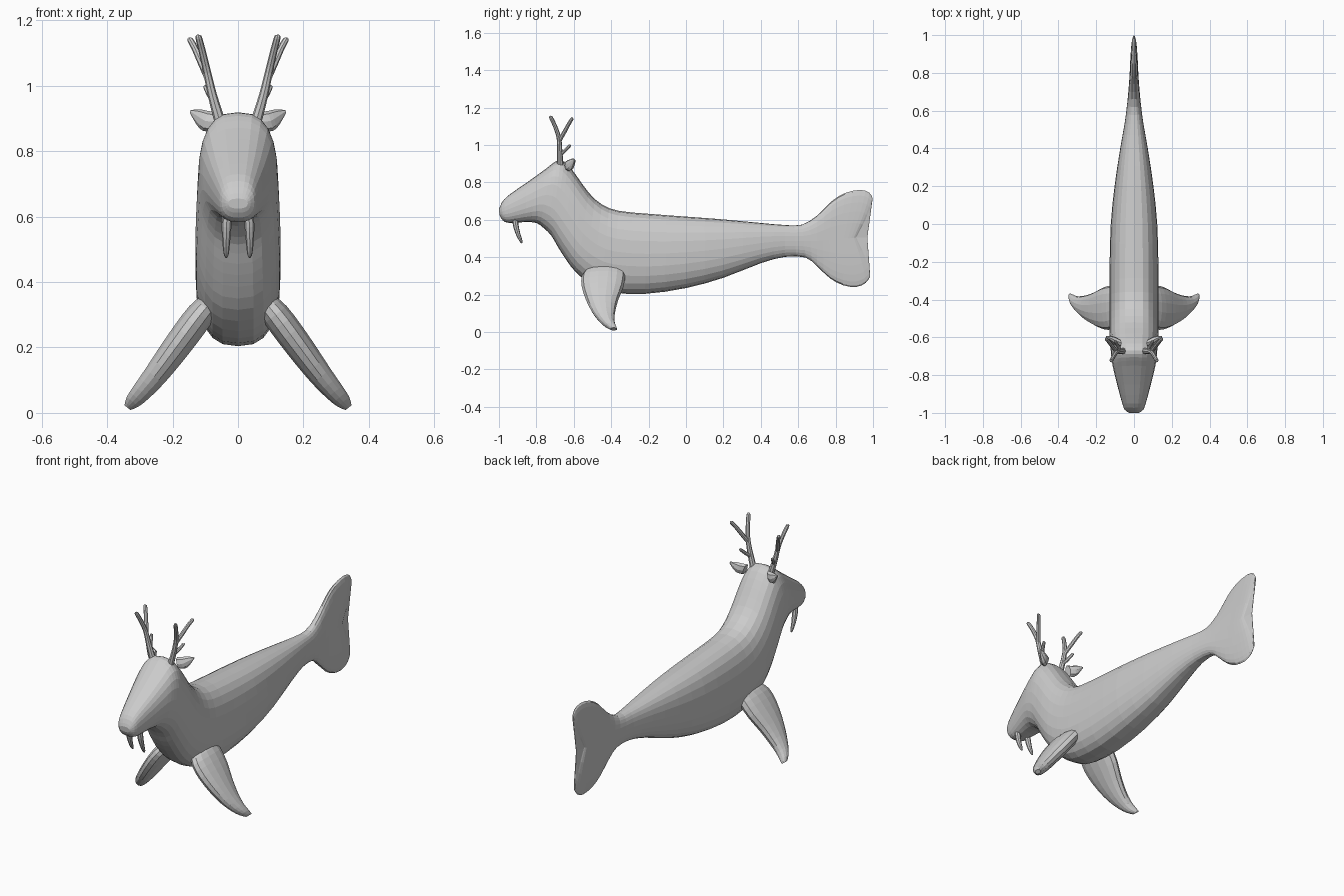
import bpy, bmesh, math
from mathutils import Vector

if "Cube" in bpy.data.objects:
    bpy.data.objects.remove(bpy.data.objects["Cube"])

skin = bpy.data.materials.new("plain grey")
skin.diffuse_color = (0.6, 0.6, 0.6, 1)
skin.use_nodes = True
skin.node_tree.nodes["Principled BSDF"].inputs["Base Color"].default_value = skin.diffuse_color


def refine(rows, steps):
    """Catmull-Rom interpolation through rows of numbers."""
    out = []
    for i in range(len(rows) - 1):
        p = [rows[max(i - 1, 0)], rows[i], rows[i + 1], rows[min(i + 2, len(rows) - 1)]]
        for s in range(steps):
            t = s / steps
            out.append([0.5 * (2 * b + (c - a) * t + (2 * a - 5 * b + 4 * c - d) * t * t
                               + (3 * b - a - 3 * c + d) * t ** 3) for a, b, c, d in zip(*p)])
    return out + [list(rows[-1])]


def loft(name, rings):
    """Skin a list of equal rings and close both ends."""
    bm = bmesh.new()
    loops = [[bm.verts.new(p) for p in ring] for ring in rings]
    n = len(rings[0])
    for a, b in zip(loops, loops[1:]):
        for i in range(n):
            bm.faces.new((a[i], a[(i + 1) % n], b[(i + 1) % n], b[i]))
    for ring in (loops[0], loops[-1]):
        centre = bm.verts.new(sum((v.co for v in ring), Vector()) / n)
        for i in range(n):
            bm.faces.new((ring[i], ring[(i + 1) % n], centre))
    bmesh.ops.recalc_face_normals(bm, faces=bm.faces)
    me = bpy.data.meshes.new(name)
    bm.to_mesh(me)
    bm.free()
    me.materials.append(skin)
    ob = bpy.data.objects.new(name, me)
    bpy.context.collection.objects.link(ob)
    return ob


def power(v, e):
    return math.copysign(abs(v) ** e, v)


def tube(name, rows, n=8, steps=3):
    """Round tapered tube; rows are x, y, z, radius."""
    rows = refine(rows, steps)
    pts = [Vector(r[:3]) for r in rows]
    rings = []
    for i, r in enumerate(rows):
        d = (pts[min(i + 1, len(pts) - 1)] - pts[max(i - 1, 0)]).normalized()
        u = d.cross(Vector((0, 1, 0))).normalized()
        w = d.cross(u)
        rings.append([pts[i] + r[3] * (u * math.cos(a) + w * math.sin(a))
                      for a in (2 * math.pi * k / n for k in range(n))])
    return loft(name, rings)


# Body: top y, top z, bottom y, bottom z, half width, rear notch depth
body = [
    (-1.0, .655, -.997, .625, .030, 0), (-.985, .692, -.98, .597, .050, 0),
    (-.95, .73, -.945, .583, .063, 0), (-.85, .80, -.86, .588, .088, 0),
    (-.75, .872, -.80, .583, .108, 0), (-.705, .908, -.76, .555, .116, 0),
    (-.67, .919, -.72, .515, .121, 0), (-.632, .895, -.685, .455, .124, 0),
    (-.58, .828, -.64, .385, .128, 0), (-.52, .745, -.585, .315, .130, 0),
    (-.45, .682, -.50, .250, .130, 0), (-.36, .648, -.40, .213, .130, 0),
    (-.20, .632, -.22, .204, .129, 0), (0, .617, 0, .235, .123, 0),
    (.20, .602, .20, .290, .103, 0), (.40, .583, .40, .368, .073, 0),
    (.53, .572, .53, .402, .050, 0), (.62, .574, .64, .398, .037, 0),
    (.70, .622, .70, .352, .030, 0), (.78, .70, .77, .287, .025, -.01),
    (.85, .743, .84, .250, .022, -.03), (.93, .76, .91, .241, .019, -.055),
    (.98, .745, .96, .262, .015, -.073), (.998, .715, .985, .297, .008, -.082),
]
rings = []
for ty, tz, by, bz, w, notch in refine(body, 2):
    ring = []
    for k in range(24):
        a = 2 * math.pi * k / 24
        v = power(math.cos(a), .85)
        x = w * power(math.sin(a), .75)
        y = (ty + by) / 2 + v * (ty - by) / 2 + notch * (1 - abs(v)) ** 1.4
        ring.append((x, y, (tz + bz) / 2 + v * (tz - bz) / 2))
    rings.append(ring)
loft("body", rings)

# Front flippers: x, z, front y, rear y, half thickness
flipper = [
    (.065, .355, -.47, -.37, .012), (.085, .335, -.525, -.335, .035),
    (.115, .30, -.557, -.325, .044), (.16, .24, -.557, -.335, .045),
    (.21, .172, -.535, -.362, .042), (.255, .112, -.505, -.378, .037),
    (.295, .064, -.468, -.383, .031), (.322, .034, -.435, -.375, .024),
    (.338, .016, -.405, -.367, .012),
]
normal = Vector((.78, 0, .62))
# Ears: x, y, z, half length, half thickness
ear = [(.075, -.63, .89, .030, .012), (.10, -.62, .893, .030, .014),
       (.122, -.608, .906, .022, .010), (.146, -.597, .922, .004, .003)]

for side, label in ((1, "right"), (-1, "left")):
    mirror = lambda rows: [(r[0] * side, *r[1:]) for r in rows]

    rings = []
    for x, z, y0, y1, t in refine(flipper, 2):
        ring = []
        for k in range(14):
            a = 2 * math.pi * k / 14
            p = Vector((x, (y0 + y1) / 2 + math.cos(a) * (y1 - y0) / 2, z))
            p += normal * t * power(math.sin(a), .9)
            ring.append((p.x * side, p.y, p.z))
        rings.append(ring)
    loft(label + "_flipper", rings)

    rings = []
    for x, y, z, h, t in refine(ear, 2):
        rings.append([((x + .3 * h * math.cos(a) * -1) * side, y + t * math.sin(a) * 1.6,
                       z + h * math.cos(a)) for a in (2 * math.pi * k / 8 for k in range(8))])
    loft(label + "_ear", rings)

    # Antler: forward beam, rear prong and small tine
    tube(label + "_antler_beam", mirror([
        (.055, -.672, .89, .017), (.078, -.675, .97, .014), (.094, -.68, 1.04, .012),
        (.108, -.70, 1.10, .011), (.120, -.722, 1.147, .010), (.121, -.724, 1.154, .005)]))
    tube(label + "_antler_prong", mirror([
        (.090, -.678, 1.02, .011), (.112, -.65, 1.07, .011),
        (.132, -.625, 1.115, .010), (.146, -.609, 1.14, .009), (.148, -.605, 1.144, .004)]))
    tube(label + "_antler_tine", mirror([
        (.072, -.67, .95, .010), (.086, -.645, .972, .009),
        (.098, -.622, .996, .008), (.099, -.619, 1.0, .004)]))

    # Tusk
    tube(label + "_tusk", mirror([
        (.033, -.915, .61, .015), (.035, -.91, .57, .015), (.036, -.898, .525, .012),
        (.036, -.882, .487, .008), (.036, -.876, .475, .003)]))
